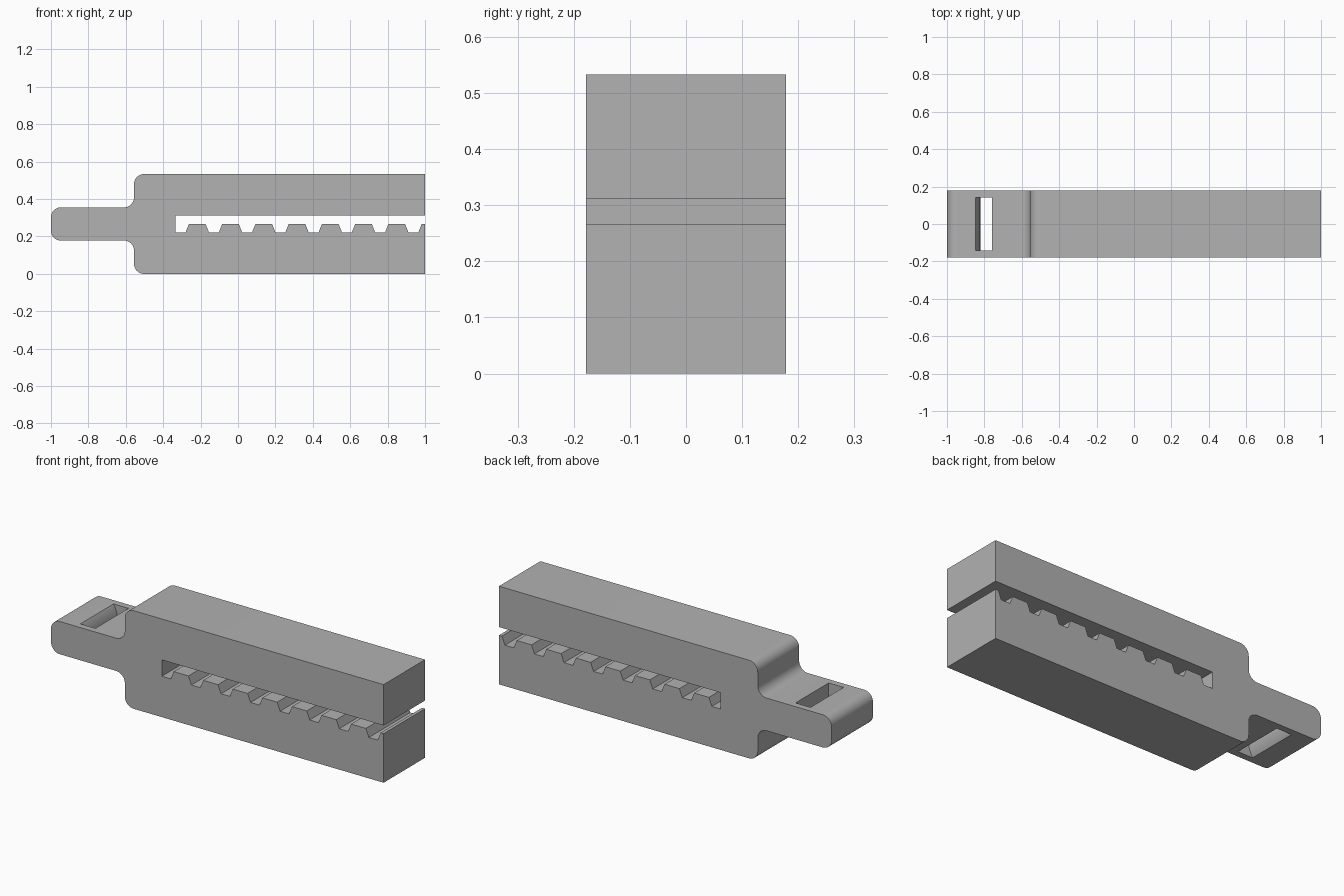
import bpy, bmesh, math
from mathutils import Vector

default = bpy.data.objects.get("Cube")
if default:
    bpy.data.objects.remove(default, do_unlink=True)

U = 2 / 45            # base unit
HALF_DEPTH = 4 * U
MID = 6 * U           # mid height
R = 0.053             # corner radius

grey = bpy.data.materials.new("plain grey")
grey.use_nodes = True
colour = (0.445, 0.445, 0.445, 1)
grey.diffuse_color = colour
grey.node_tree.nodes["Principled BSDF"].inputs["Base Color"].default_value = colour


def extrude_profile(name, points, half):
    """Extrude an x-z outline along y."""
    bm = bmesh.new()
    face = bm.faces.new([bm.verts.new((x, -half, z)) for x, z in points])
    moved = bmesh.ops.extrude_face_region(bm, geom=[face])["geom"]
    verts = [v for v in moved if isinstance(v, bmesh.types.BMVert)]
    bmesh.ops.translate(bm, verts=verts, vec=(0, 2 * half, 0))
    bmesh.ops.recalc_face_normals(bm, faces=bm.faces)
    mesh = bpy.data.meshes.new(name)
    bm.to_mesh(mesh)
    bm.free()
    mesh.materials.append(grey)
    obj = bpy.data.objects.new(name, mesh)
    bpy.context.collection.objects.link(obj)
    return obj


def fillet(prev, corner, nxt, r=R, steps=10):
    """Round a right-angled corner between two neighbouring points."""
    p, c, n = Vector(prev), Vector(corner), Vector(nxt)
    a, b = (p - c).normalized() * r, (n - c).normalized() * r
    arc = []
    for i in range(steps + 1):
        t = math.pi / 2 * i / steps
        arc.append(tuple(c + a * (1 - math.sin(t)) + b * (1 - math.cos(t))))
    return arc


# Upper half of the outline, from the right end to the handle tip
corners = [(1, 12 * U), (-0.556, 12 * U), (-0.556, 8 * U), (-1, 8 * U), (-1, MID)]
upper = [corners[0]]
for i in range(1, 4):
    upper += fillet(corners[i - 1], corners[i], corners[i + 1])
lower = [(x, 2 * MID - z) for x, z in reversed(upper)]

# Toothed slot between the jaws, from the inner end outward
ROOT, TIP, CEILING, SLOPE = 5 * U, 6 * U, 7 * U, 0.4 * U
PITCH, INNER = 4 * U, -15 * U / 2
slot = [(1, CEILING), (INNER, CEILING), (INNER, ROOT)]
for k in range(8):
    rise = INNER + 1.2 * U + k * PITCH
    start = rise + SLOPE
    if k:
        slot.append((rise - 1.2 * U, ROOT))
    slot += [(rise, ROOT), (start, TIP)]
    if k < 7:
        slot.append((start + 2 * U, TIP))
slot.append((1, TIP))

body = extrude_profile("clip_body", upper + lower + slot[::-1], HALF_DEPTH)

# Strap slot through the handle, with one rounded wall
LEFT_EDGE, BULGE, RIGHT_EDGE, H = -0.848, 0.026, -0.758, 2 * U
radius = (H * H + BULGE * BULGE) / (2 * BULGE)
spread = math.asin(H / radius)
wall = []
for i in range(-14, 15):
    t = spread * 1.15 * i / 12
    wall.append((LEFT_EDGE + BULGE - radius * (1 - math.cos(t)), MID + radius * math.sin(t)))
hole = wall + [(RIGHT_EDGE, wall[-1][1]), (RIGHT_EDGE, wall[0][1])]
cutter = extrude_profile("strap_slot_cutter", hole, 3.2 * U)
cutter.hide_render = True

cut = body.modifiers.new("strap_slot", 'BOOLEAN')
cut.operation = 'DIFFERENCE'
cut.solver = 'EXACT'
cut.object = cutter
bpy.context.view_layer.objects.active = body
body.select_set(True)
bpy.ops.object.modifier_apply(modifier=cut.name)
bpy.data.objects.remove(cutter, do_unlink=True)

bpy.ops.object.shade_smooth_by_angle(angle=math.radians(30))
